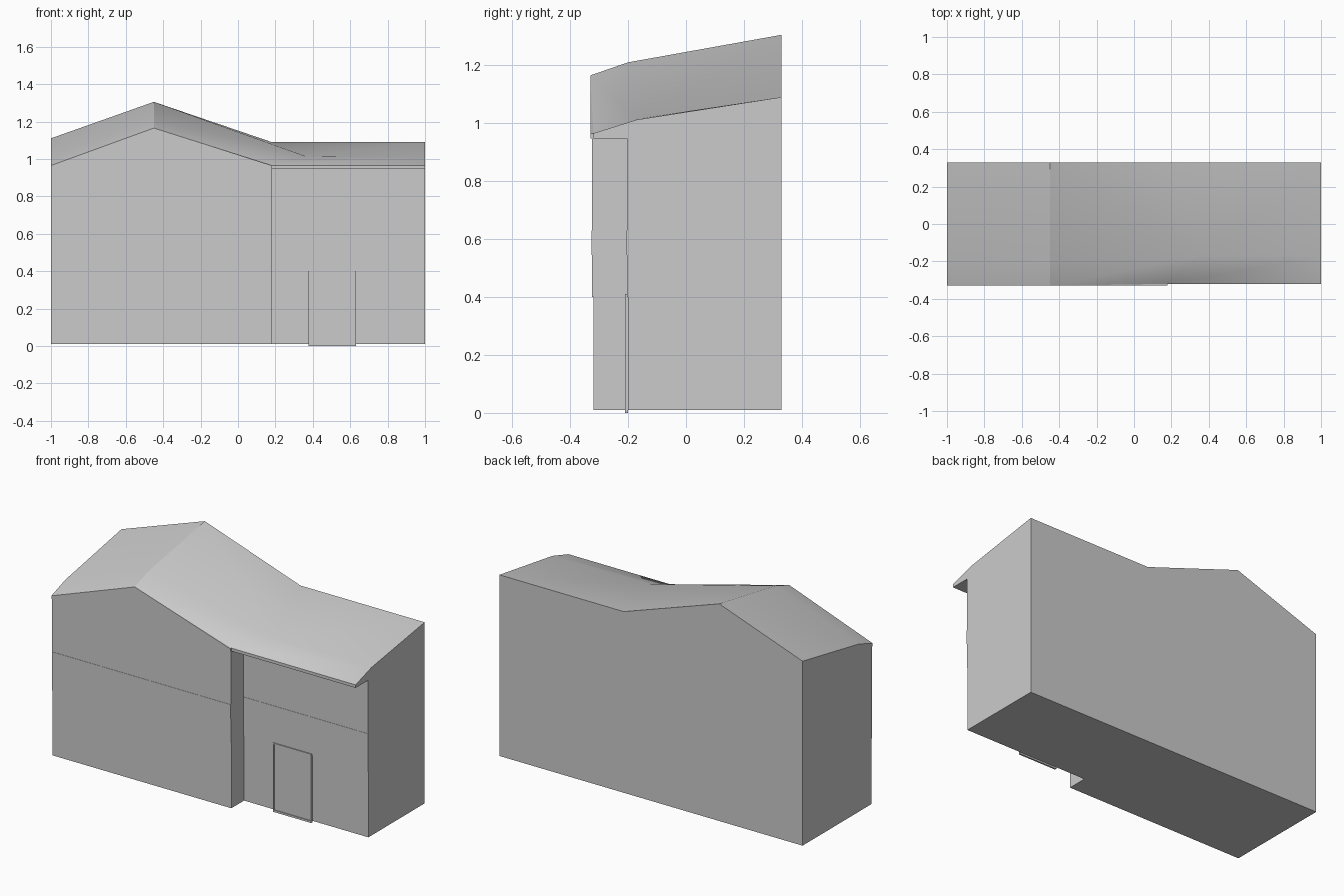
import bpy, bmesh

if "Cube" in bpy.data.objects:
    bpy.data.objects.remove(bpy.data.objects["Cube"])

def make(name, verts, faces):
    """Closed mesh from named points; faces are strings of point names."""
    bm = bmesh.new()
    v = {k: bm.verts.new(p) for k, p in verts.items()}
    for f in faces:
        bm.faces.new([v[k] for k in f.split()])
    bmesh.ops.recalc_face_normals(bm, faces=bm.faces[:])
    me = bpy.data.meshes.new(name)
    bm.to_mesh(me)
    bm.free()
    ob = bpy.data.objects.new(name, me)
    bpy.context.collection.objects.link(ob)
    return ob

def prism(name, profile, y0, y1):
    """Extrude an (x, z) outline from y0 to y1."""
    n = len(profile)
    verts = {f"{s}{i}": (x, y, z) for s, y in (("a", y0), ("b", y1))
             for i, (x, z) in enumerate(profile)}
    faces = [" ".join(f"{s}{i}" for i in range(n)) for s in "ab"]
    faces += [f"a{i} a{(i+1)%n} b{(i+1)%n} b{i}" for i in range(n)]
    return make(name, verts, faces)

def rect(x0, x1, z0, z1):
    return [(x0, z0), (x1, z0), (x1, z1), (x0, z1)]

BASE, EAVE, SOFFIT = 0.01, 0.965, 0.947
BACK, WING, FRONT, LIP = 0.33, -0.2, -0.32, -0.33
PEAK, STEP = -0.45, 0.18

points = {
    # L-shaped footprint
    "a": (-1, FRONT, BASE), "b": (STEP, FRONT, BASE), "c": (STEP, WING, BASE),
    "d": (1, WING, BASE), "e": (1, BACK, BASE), "f": (-1, BACK, BASE),
    # gable roof: front, kink and back rows
    "L0": (-1, LIP, EAVE), "P0": (PEAK, LIP, 1.165), "R0": (STEP, LIP, EAVE),
    "L1": (-1, WING, 1.01), "P1": (PEAK, WING, 1.21), "V": (0.36, -0.17, 1.015),
    "L2": (-1, BACK, 1.11), "P2": (PEAK, BACK, 1.305), "R2": (STEP, BACK, 1.09),
    # wing roof
    "E0": (STEP, FRONT, EAVE), "F0": (1, FRONT, EAVE),
    "F1": (1, -0.17, 1.012), "F2": (1, BACK, 1.09),
    # undersides of the eaves
    "l": (-1, LIP, SOFFIT), "p": (PEAK, LIP, 1.147), "r": (STEP, LIP, SOFFIT),
    "aT": (-1, FRONT, SOFFIT), "pT": (PEAK, FRONT, 1.147), "bT": (STEP, FRONT, SOFFIT),
    "cT": (STEP, WING, SOFFIT), "dT": (1, WING, SOFFIT), "G": (1, FRONT, SOFFIT),
}
house = make("house_body", points, [
    # roof
    "L0 P0 P1 L1", "L1 P1 P2 L2", "P0 R0 E0", "P0 E0 V", "P0 V P1", "P1 V P2", "V R2 P2",
    "E0 F0 F1 V", "V F1 F2", "V F2 R2",
    # walls and floor
    "f e F2 R2 P2 L2", "a f L2 L1 L0 l aT", "a b bT pT aT", "b c cT bT", "c d dT cT",
    "d e F2 F1 F0 G dT", "a b c d e f",
    # eave edges and soffits
    "l p P0 L0", "p r R0 P0", "l p pT aT", "p r bT pT", "r bT E0 R0",
    "bT G F0 E0", "bT cT dT G",
])
bpy.context.view_layer.objects.active = house
house.select_set(True)
bpy.ops.object.shade_smooth_by_angle()

# upper wall cladding, slightly proud of the plinth
prism("gable_cladding", [(-1, 0.4), (STEP, 0.4), (STEP, SOFFIT), (PEAK, 1.147), (-1, SOFFIT)],
      FRONT - 0.005, FRONT)
prism("wing_cladding", rect(STEP, 1, 0.4, SOFFIT), WING - 0.004, WING)

# shallow string course across both fronts
prism("gable_band", rect(-1, STEP, 0.545, 0.63), FRONT - 0.0065, FRONT)
prism("wing_band", rect(STEP, 1, 0.545, 0.63), WING - 0.0055, WING)

# door with thin frame
X0, X1, W = 0.377, 0.63, 0.008
for part, r in {"left": (X0, X0 + W, 0, 0.41), "right": (X1 - W, X1, 0, 0.41),
                "top": (X0 + W, X1 - W, 0.402, 0.41), "sill": (X0 + W, X1 - W, 0, 0.012)}.items():
    prism("door_frame_" + part, rect(*r), WING - 0.01, WING)
prism("door_leaf", rect(X0 + W, X1 - W, 0.012, 0.402), WING - 0.006, WING)
